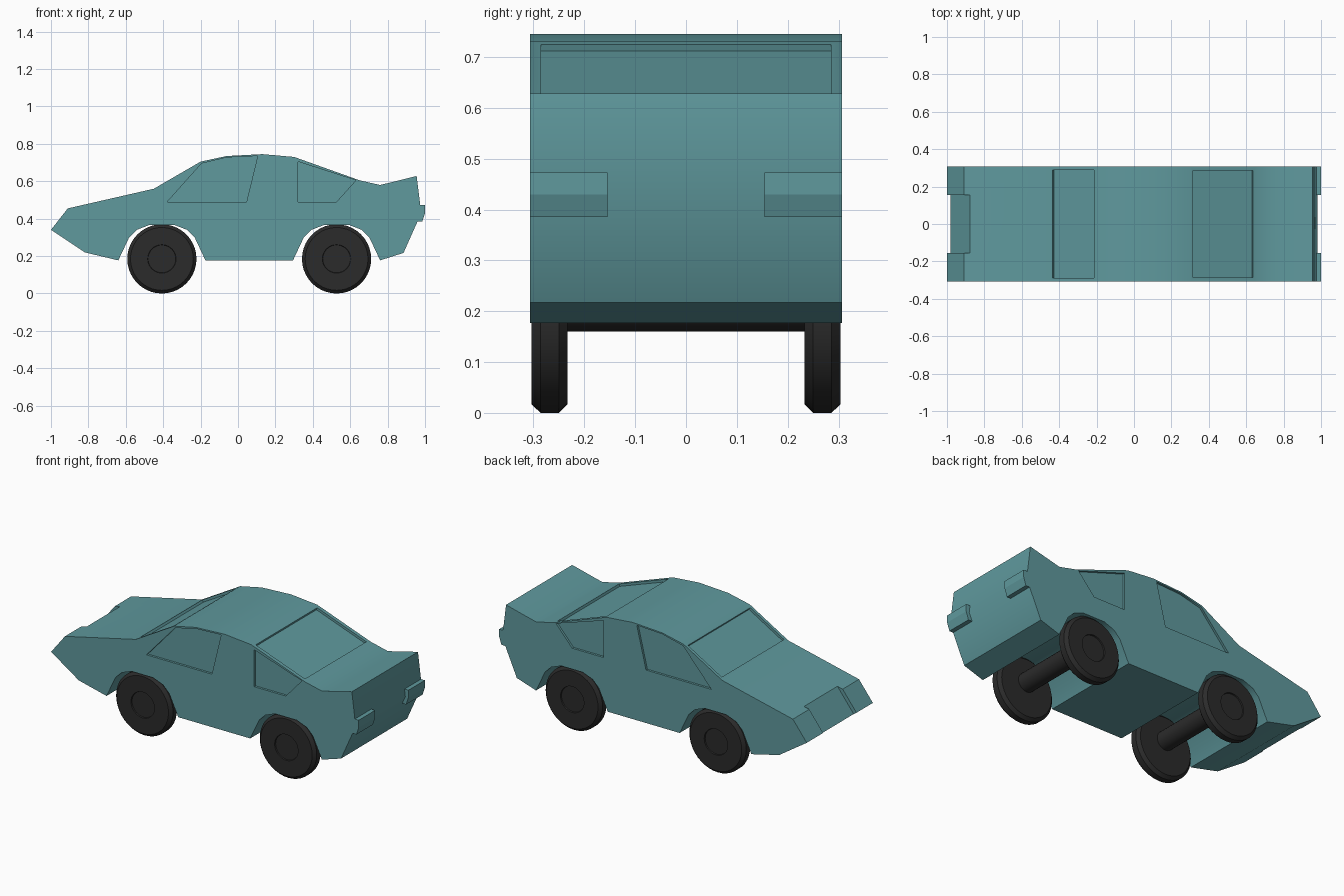
import bpy
import bmesh
import math
from mathutils import Vector

cube = bpy.data.objects.get("Cube")
if cube:
    bpy.data.objects.remove(cube, do_unlink=True)


def material(name, color):
    mat = bpy.data.materials.new(name)
    mat.use_nodes = True
    mat.diffuse_color = color
    bsdf = next(n for n in mat.node_tree.nodes if n.type == "BSDF_PRINCIPLED")
    bsdf.inputs["Base Color"].default_value = color
    return mat


TEAL = material("teal paint", (0.115, 0.32, 0.34, 1))
BLACK = material("black rubber", (0.024, 0.024, 0.024, 1))
HALF = 0.307


def finish(name, bm, mat):
    bmesh.ops.recalc_face_normals(bm, faces=bm.faces[:])
    mesh = bpy.data.meshes.new(name)
    bm.to_mesh(mesh)
    bm.free()
    mesh.materials.append(mat)
    obj = bpy.data.objects.new(name, mesh)
    bpy.context.collection.objects.link(obj)
    return obj


def prism(name, outline, y0, y1, mat=TEAL):
    """Extrude an x-z outline from y0 to y1."""
    bm = bmesh.new()
    face = bm.faces.new([bm.verts.new((x, y0, z)) for x, z in outline])
    out = bmesh.ops.extrude_face_region(bm, geom=[face])
    verts = [v for v in out["geom"] if isinstance(v, bmesh.types.BMVert)]
    bmesh.ops.translate(bm, verts=verts, vec=(0, y1 - y0, 0))
    return finish(name, bm, mat)


def lathe(name, rings, center, mat, steps=40):
    """Revolve (radius, y) rings about an axle line, capped at both ends."""
    bm = bmesh.new()
    loops = []
    for r, y in rings:
        angles = [math.tau * i / steps for i in range(steps)]
        loops.append([bm.verts.new((center[0] + r * math.cos(a), y,
                                    center[1] + r * math.sin(a))) for a in angles])
    for a, b in zip(loops, loops[1:]):
        for i in range(steps):
            j = (i + 1) % steps
            bm.faces.new((a[i], a[j], b[j], b[i]))
    bm.faces.new(loops[0])
    bm.faces.new(loops[-1])
    return finish(name, bm, mat)


def smooth(obj, degrees):
    bpy.ops.object.select_all(action="DESELECT")
    obj.select_set(True)
    bpy.context.view_layer.objects.active = obj
    bpy.ops.object.shade_smooth_by_angle(angle=math.radians(degrees))


def band(start, end, depth):
    """Outline of a recess straddling a sloped profile line."""
    a, b = Vector(start), Vector(end)
    d = (b - a).normalized()
    n = Vector((-d.y, d.x))
    return [a - n * depth, b - n * depth, b + n * 0.05, a + n * 0.05]


def cut(target, cutter):
    cutter.hide_render = True
    mod = target.modifiers.new("cut", "BOOLEAN")
    mod.operation = "DIFFERENCE"
    mod.solver = "EXACT"
    mod.object = cutter
    bpy.context.view_layer.objects.active = target
    bpy.ops.object.modifier_apply(modifier=mod.name)
    bpy.data.objects.remove(cutter, do_unlink=True)


# Body side profile with open wheel arches
FRONT_X, REAR_X = -0.407, 0.527
half_arch = [(0.233, 0.177), (0.175, 0.30), (0.135, 0.34), (0.07, 0.365)]
arch = half_arch + [(-x, z) for x, z in reversed(half_arch)]
upper = [(-1, 0.34), (-0.91, 0.455), (-0.45, 0.56), (-0.2, 0.705),
         (-0.06, 0.735), (0.13, 0.745), (0.3, 0.73), (0.65, 0.605),
         (0.76, 0.58), (0.955, 0.628), (0.98, 0.43), (0.885, 0.217)]
profile = (upper + [(REAR_X + x, z) for x, z in arch]
           + [(FRONT_X + x, z) for x, z in arch] + [(-0.82, 0.22)])
body = prism("body", profile, -HALF, HALF)

# Recessed side windows
front_window = [(-0.38, 0.488), (0.045, 0.488), (0.105, 0.735),
                (-0.06, 0.727), (-0.195, 0.695)]
rear_window = [(0.32, 0.488), (0.525, 0.488), (0.63, 0.605), (0.32, 0.705)]
for side in (-1, 1):
    for outline in (front_window, rear_window):
        cut(body, prism("window_cutter", outline, side * 0.294, side * 0.4))

# Recessed windscreen, rear screen and nose grille
cut(body, prism("windscreen_cutter",
                band((-0.435, 0.5687), (-0.215, 0.6963), 0.014), -0.289, 0.289))
cut(body, prism("rear_screen_cutter",
                band((0.315, 0.7246), (0.635, 0.6104), 0.014), -0.285, 0.285))
cut(body, prism("grille_cutter",
                band((-1.04, 0.289), (-0.892, 0.478), 0.022), -0.155, 0.155))
smooth(body, 35)

# Tail lights
light = [(0.94, 0.473), (1, 0.473), (1, 0.43), (0.985, 0.385), (0.94, 0.385)]
for side, name in ((-1, "right"), (1, "left")):
    prism(name + "_tail_light", light, side * 0.154, side * HALF)

# Wheels with inset hubs, and axles
wheel = [(0.168, 0.233), (0.185, 0.250), (0.185, 0.286), (0.168, 0.304),
         (0.076, 0.304), (0.074, 0.297)]
for x, end in ((FRONT_X, "front"), (REAR_X, "rear")):
    for side, name in ((-1, "right"), (1, "left")):
        rings = [(r, side * y) for r, y in wheel]
        smooth(lathe(f"{end}_{name}_wheel", rings, (x, 0.185), BLACK), 30)
    axle = [(0.055, -0.24), (0.055, 0.24)]
    smooth(lathe(end + "_axle", axle, (x, 0.215), BLACK, 24), 30)
